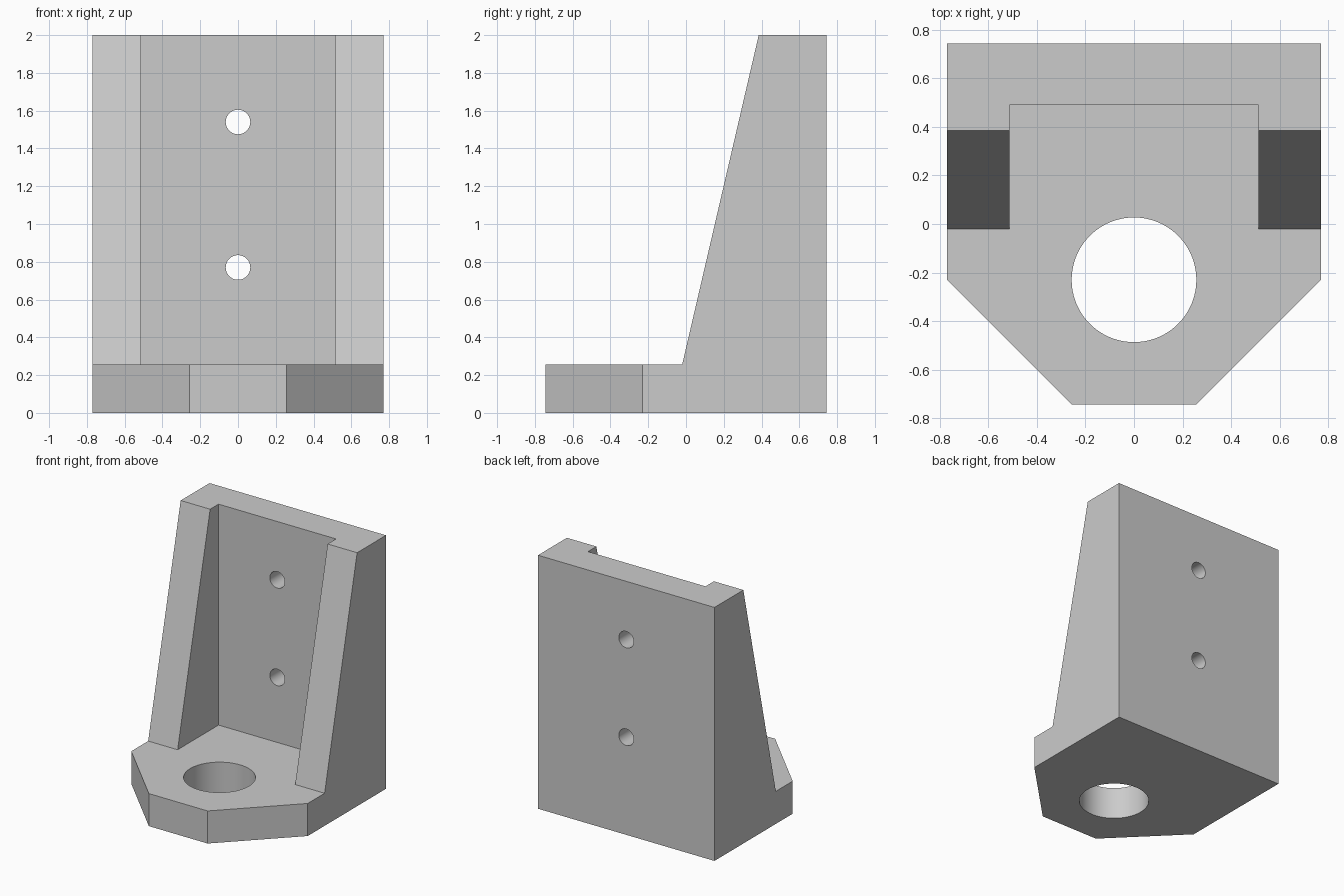
import bpy, bmesh, math
from mathutils import Matrix, Vector

default = bpy.data.objects.get("Cube")
if default:
    bpy.data.objects.remove(default, do_unlink=True)

W, D, H = 0.77, 0.745, 2.0      # half width, half depth, height
BASE, RIB, WALL = 0.257, 0.513, 0.49

grey = bpy.data.materials.new("light grey")
grey.use_nodes = True
colour = (0.6, 0.6, 0.6, 1)
grey.diffuse_color = colour
grey.node_tree.nodes["Principled BSDF"].inputs["Base Color"].default_value = colour


def prism(name, points, sweep):
    """Extrude a closed outline along a vector."""
    bm = bmesh.new()
    face = bm.faces.new([bm.verts.new(p) for p in points])
    top = bmesh.ops.extrude_face_region(bm, geom=[face])["geom"]
    bmesh.ops.translate(bm, vec=Vector(sweep),
                        verts=[v for v in top if isinstance(v, bmesh.types.BMVert)])
    bmesh.ops.recalc_face_normals(bm, faces=bm.faces)
    return add_object(name, bm)


def cylinder(name, centre, radius, length, rotation, sides):
    bm = bmesh.new()
    bmesh.ops.create_cone(bm, cap_ends=True, segments=sides, radius1=radius,
                          radius2=radius, depth=length,
                          matrix=Matrix.Translation(centre) @ rotation)
    return add_object(name, bm)


def add_object(name, bm):
    mesh = bpy.data.meshes.new(name)
    bm.to_mesh(mesh)
    bm.free()
    mesh.materials.append(grey)
    obj = bpy.data.objects.new(name, mesh)
    bpy.context.collection.objects.link(obj)
    return obj


# Bracket body: side profile swept across the full width
profile = [(-D, 0), (D, 0), (D, H), (0.385, H), (-0.02, BASE), (-D, BASE)]
bracket = prism("bracket", [(-W, y, z) for y, z in profile], (2 * W, 0, 0))

# Channel between the two side ribs
channel = [(-RIB, -1, BASE), (RIB, -1, BASE), (RIB, WALL, BASE), (-RIB, WALL, BASE)]
cutters = [prism("channel_cutter", channel, (0, 0, 3))]

# Angled front corners of the foot
for side, label in ((1, "left"), (-1, "right")):
    corner = [(side * (W + 0.2), -0.03, -1), (side * (BASE - 0.2), -D - 0.2, -1),
              (side * (W + 0.2), -D - 0.2, -1)]
    cutters.append(prism(label + "_corner_cutter", corner, (0, 0, 3)))

# Large bore through the foot, two screw holes through the back wall
cutters.append(cylinder("bore_cutter", (0, -0.23, 0.1), 0.257, 1, Matrix(), 96))
for z in (0.77, 1.54):
    cutters.append(cylinder("screw_hole_cutter", (0, 0.6, z), 0.065, 1,
                            Matrix.Rotation(math.pi / 2, 4, "X"), 48))

bpy.ops.object.select_all(action="DESELECT")
bracket.select_set(True)
bpy.context.view_layer.objects.active = bracket
for cutter in cutters:
    cut = bracket.modifiers.new(cutter.name, "BOOLEAN")
    cut.operation = "DIFFERENCE"
    cut.solver = "EXACT"
    cut.object = cutter
    bpy.ops.object.modifier_apply(modifier=cut.name)
    bpy.data.objects.remove(cutter, do_unlink=True)

# Smooth hole walls, crisp edges elsewhere
bpy.ops.object.shade_smooth_by_angle(angle=math.radians(30))
